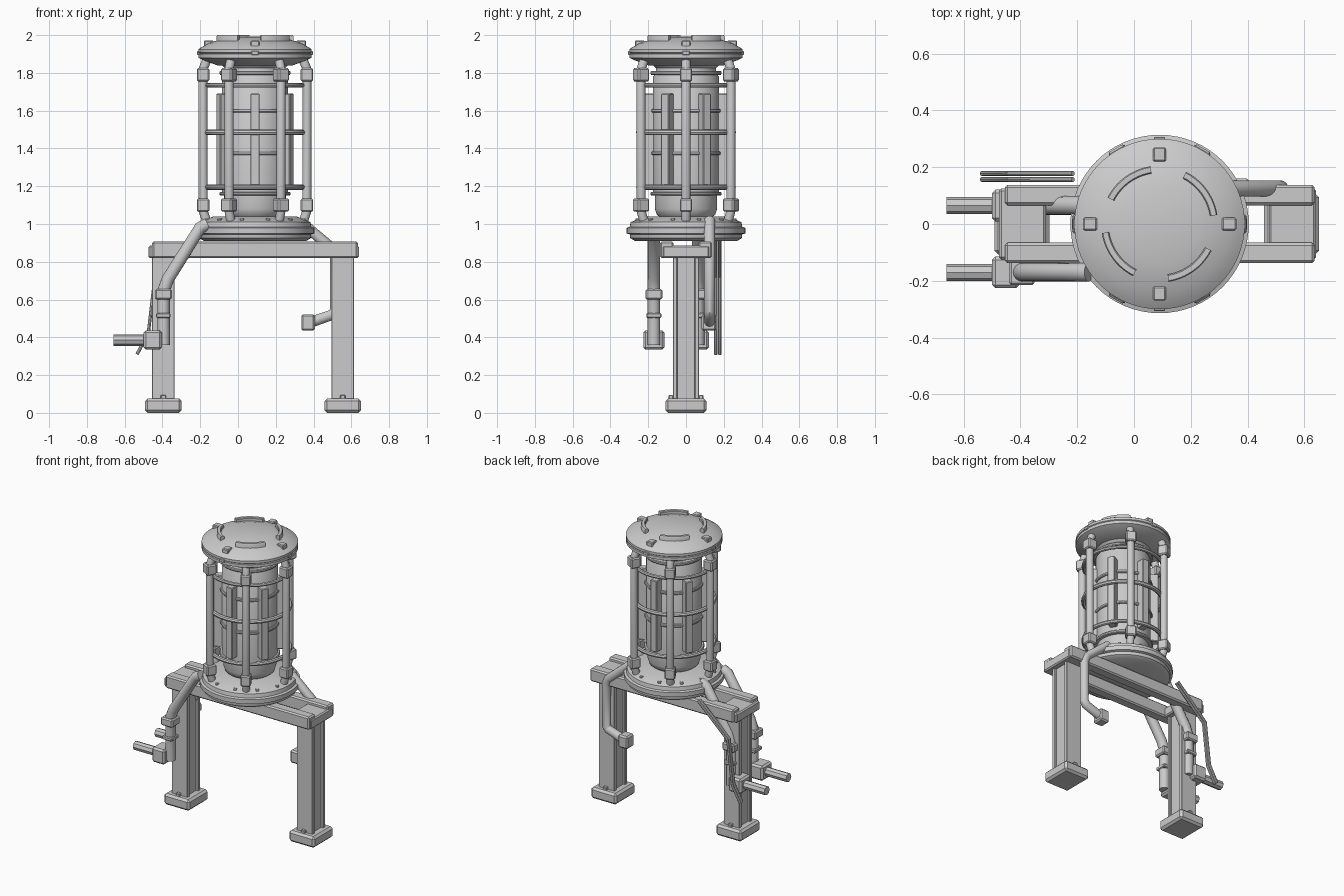
import bpy, bmesh, math
from mathutils import Matrix, Vector

cube = bpy.data.objects.get("Cube")
if cube:
    bpy.data.objects.remove(cube, do_unlink=True)

CX = 0.09  # axis of the caged tank
grey = bpy.data.materials.new("plain_grey")
grey.use_nodes = True
grey.diffuse_color = (0.6, 0.6, 0.6, 1)
grey.node_tree.nodes["Principled BSDF"].inputs["Base Color"].default_value = (0.6, 0.6, 0.6, 1)


def finish(name, bm, smooth=True):
    mesh = bpy.data.meshes.new(name)
    bmesh.ops.recalc_face_normals(bm, faces=bm.faces)
    bm.to_mesh(mesh)
    bm.free()
    mesh.materials.append(grey)
    ob = bpy.data.objects.new(name, mesh)
    bpy.context.collection.objects.link(ob)
    if smooth:
        bpy.ops.object.select_all(action='DESELECT')
        ob.select_set(True)
        bpy.context.view_layer.objects.active = ob
        bpy.ops.object.shade_smooth_by_angle(angle=math.radians(35))
    return ob


def box(name, x, y, z, bevel=0.008, turn=None):
    """Bevelled box from (min, max) ranges, optionally turned about the tank axis."""
    bm = bmesh.new()
    bmesh.ops.create_cube(bm, size=1)
    size = Vector((x[1] - x[0], y[1] - y[0], z[1] - z[0]))
    centre = Vector((sum(x) / 2, sum(y) / 2, sum(z) / 2))
    bmesh.ops.transform(bm, matrix=Matrix.Translation(centre) @ Matrix.Diagonal(size.to_4d()), verts=bm.verts)
    if bevel:
        bmesh.ops.bevel(bm, geom=bm.edges[:], offset=bevel, segments=1, affect='EDGES')
    if turn is not None:
        m = Matrix.Translation((CX, 0, 0)) @ Matrix.Rotation(math.radians(turn), 4, 'Z')
        bmesh.ops.transform(bm, matrix=m, verts=bm.verts)
    return finish(name, bm, False)


def lathe(name, profile, start=0, sweep=360, steps=64):
    """Spin an (r, z) profile about the tank axis."""
    bm = bmesh.new()
    a = math.radians(start)
    verts = [bm.verts.new((CX + r * math.cos(a), r * math.sin(a), z)) for r, z in profile]
    closed = sweep < 360 or profile[0][0] > 0
    pairs = list(zip(verts, verts[1:] + verts[:1])) if closed else list(zip(verts, verts[1:]))
    edges = [bm.edges.new(p) for p in pairs]
    geom = verts + edges
    if sweep < 360:
        geom.append(bm.faces.new(verts))
    bmesh.ops.spin(bm, geom=geom, cent=(CX, 0, 0), axis=(0, 0, 1),
                   angle=math.radians(sweep), steps=steps)
    bmesh.ops.remove_doubles(bm, verts=bm.verts, dist=0.0002)
    return finish(name, bm)


def ring(name, radius, z, thick):
    lathe(name, [(radius + thick * math.cos(k * math.pi / 4), z + thick * math.sin(k * math.pi / 4))
                 for k in range(8)])


def pipe(name, points, radius, sides=16):
    """Tube through points with mitred bends."""
    pts = [Vector(p) for p in points]
    bm = bmesh.new()
    loops = []
    for i, p in enumerate(pts):
        d_in = (p - pts[i - 1]).normalized() if i else (pts[1] - p).normalized()
        d_out = (pts[i + 1] - p).normalized() if i < len(pts) - 1 else d_in
        tangent = (d_in + d_out).normalized()
        side = tangent.orthogonal().normalized() if not loops else (side - tangent * side.dot(tangent)).normalized()
        up = tangent.cross(side)
        loops.append([bm.verts.new(p + radius * (math.cos(t) * side + math.sin(t) * up))
                      for t in (2 * math.pi * k / sides for k in range(sides))])
    for a, b in zip(loops, loops[1:]):
        for k in range(sides):
            n = (k + 1) % sides
            bm.faces.new((a[k], a[n], b[n], b[k]))
    bm.faces.new(loops[0])
    bm.faces.new(loops[-1])
    return finish(name, bm)


# Tank base and domed cap
lathe("tank_base", [(0, 0.91), (0.27, 0.91), (0.295, 0.925), (0.298, 0.945), (0.314, 0.95),
                    (0.314, 0.98), (0.298, 0.985), (0.293, 1.01), (0.22, 1.04), (0, 1.04)])
lathe("tank_cap", [(0, 1.84), (0.2, 1.84), (0.28, 1.87), (0.3, 1.88), (0.3, 1.9), (0.293, 1.903),
                   (0.3, 1.908), (0.3, 1.925), (0.285, 1.935), (0.245, 1.958), (0.14, 1.99), (0, 1.992)])
for k in range(4):
    lathe("cap_arc_rib", [(0.18, 1.95), (0.206, 1.95), (0.206, 1.993), (0.202, 2), (0.184, 2), (0.18, 1.995)],
          start=9 + 90 * k, sweep=54, steps=10)
    box("cap_tab", (0.22, 0.27), (-0.023, 0.023), (1.93, 1.972), 0.005, 90 * k)
    box("rim_notch_block", (0.29, 0.306), (-0.02, 0.02), (1.895, 1.915), 0.003, 90 * k)
for k in range(12):
    box("base_bolt", (0.255, 0.275), (-0.01, 0.01), (1.0, 1.03), 0.003, 15 + 30 * k)

# Inner tank and its flanges
lathe("inner_tank", [(0, 1.03), (0.13, 1.03), (0.155, 1.05), (0.165, 1.08), (0.165, 1.16),
                     (0.174, 1.17), (0.174, 1.78), (0.16, 1.8), (0.16, 1.825), (0.18, 1.845), (0, 1.845)])
for z, r in ((1.8, 0.188), (1.6, 0.185), (1.375, 0.185), (1.16, 0.188)):
    lathe("tank_flange", [(0.15, z - 0.01), (r - 0.004, z - 0.01), (r, z - 0.005),
                          (r, z + 0.005), (r - 0.004, z + 0.01), (0.15, z + 0.01)])

# Cage of posts, strips and rings
for k in range(6):
    a = math.radians(60 * k)
    pipe("cage_post", [(CX + r * math.cos(a), r * math.sin(a), z) for r, z in
                       ((0.25, 1.88), (0.275, 1.82), (0.275, 1.07), (0.252, 1.0))], 0.024)
    for z in (1.1, 1.79):
        box("post_clamp", (0.242, 0.308), (-0.033, 0.033), (z - 0.035, z + 0.035), 0.007, 60 * k)
    box("tank_strip", (0.165, 0.225), (-0.024, 0.024), (1.2, 1.69), 0.004, 30 + 60 * k)
for z, t in ((1.195, 0.014), (1.485, 0.015), (1.735, 0.012)):
    ring("cage_ring", 0.25, z, t)

# Trestle beams, legs and feet
for s in (-1, 1):
    box("long_beam", (-0.455, 0.635), sorted((s * 0.066, s * 0.138)), (0.82, 0.908), 0.009)
for x in (-0.395, 0.555):
    box("foot", (x - 0.097, x + 0.097), (-0.108, 0.108), (0, 0.076), 0.014)
    box("leg_web", (x - 0.045, x + 0.045), (-0.055, 0.055), (0.07, 0.83), 0)
    for s in (-1, 1):
        box("leg_flange", (x - 0.06, x + 0.06), sorted((s * 0.046, s * 0.07)), (0.07, 0.83), 0.003)
        box("foot_bolt", (x - 0.014, x + 0.014), (s * 0.08 - 0.012, s * 0.08 + 0.012), (0.07, 0.095), 0.004)
    box("leg_top_block", (x - 0.08, x + 0.085), (-0.125, 0.125), (0.82, 0.885), 0.008)

# Drain pipes with collars, elbows and spouts
for y in (-0.17, 0.065):
    pipe("drain_pipe", [(-0.16, y, 1.0), (-0.2, y, 0.98), (-0.37, y, 0.71), (-0.393, y, 0.65), (-0.393, y, 0.36)], 0.033)
    box("drain_collar", (-0.44, -0.35), (y - 0.045, y + 0.045), (0.6, 0.655), 0.008)
    box("drain_band", (-0.433, -0.357), (y - 0.04, y + 0.04), (0.503, 0.528), 0.005)
    box("drain_elbow", (-0.5, -0.403), (y - 0.056, y + 0.056), (0.335, 0.437), 0.012)
    pipe("drain_spout", [(-0.66, y, 0.385), (-0.48, y, 0.385)], 0.03, 8)

# Side pipe with end block
pipe("side_pipe", [(0.32, 0.125, 1.02), (0.5, 0.125, 0.87), (0.515, 0.125, 0.83),
                   (0.515, 0.125, 0.54), (0.5, 0.125, 0.52), (0.37, 0.125, 0.475)], 0.029)
box("side_pipe_end", (0.335, 0.407), (0.083, 0.16), (0.435, 0.522), 0.01)

# Pair of thin cables
for y in (0.157, 0.178):
    pipe("thin_cable", [(-0.215, y, 0.93), (-0.44, y, 0.72), (-0.475, y, 0.42), (-0.535, y, 0.31)], 0.009, 8)
